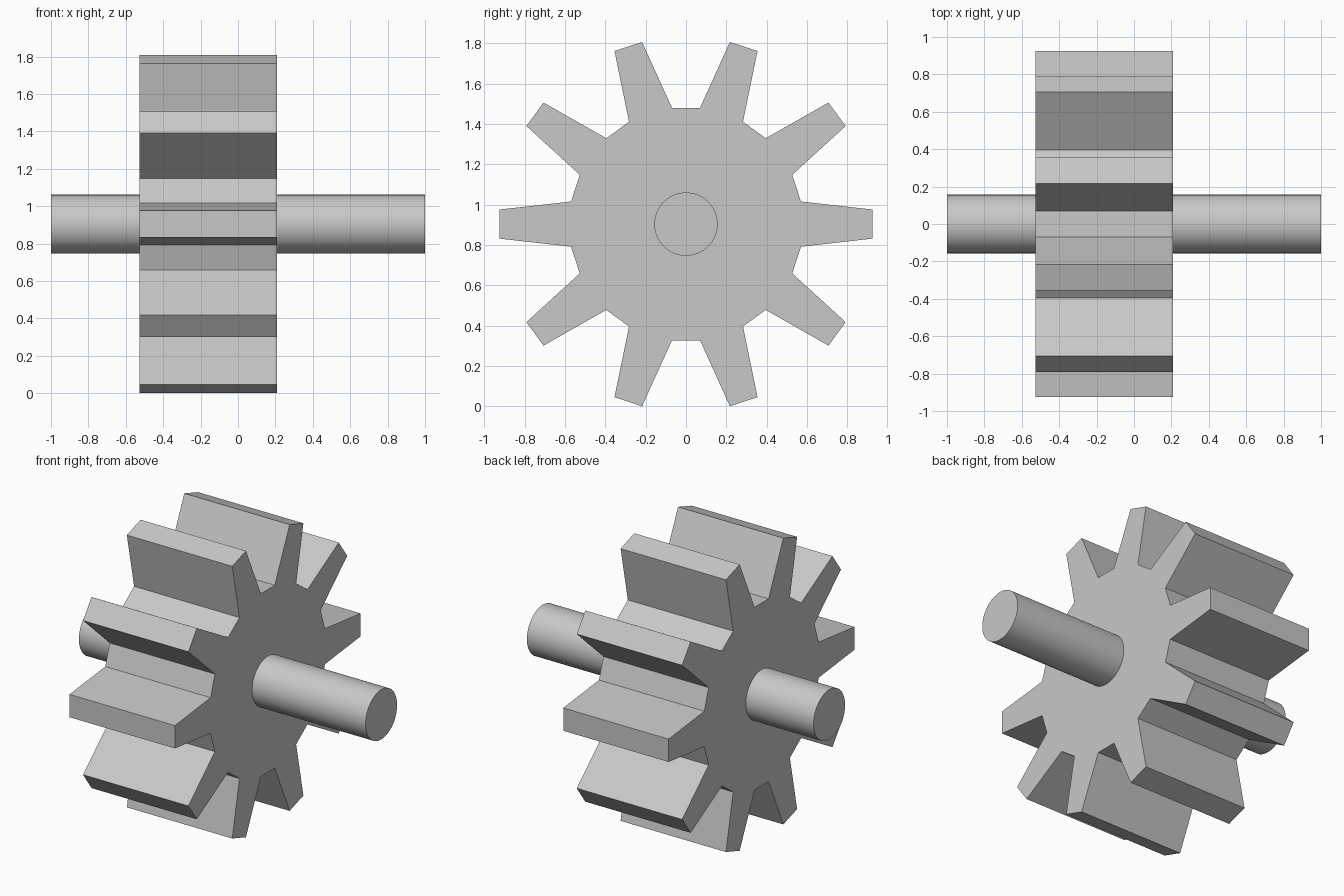
import bpy
import bmesh
from math import cos, sin, pi, radians
from mathutils import Matrix, Vector

AXIS_Z = 0.904
TEETH = 10

cube = bpy.data.objects.get("Cube")
if cube:
    bpy.data.objects.remove(cube, do_unlink=True)

# Plain grey metal
grey = bpy.data.materials.new("light_grey")
grey.use_nodes = True
grey.diffuse_color = (0.58, 0.58, 0.58, 1)
grey.node_tree.nodes["Principled BSDF"].inputs["Base Color"].default_value = grey.diffuse_color


def make_object(name, bm):
    bmesh.ops.recalc_face_normals(bm, faces=bm.faces)
    mesh = bpy.data.meshes.new(name)
    bm.to_mesh(mesh)
    bm.free()
    mesh.materials.append(grey)
    obj = bpy.data.objects.new(name, mesh)
    bpy.context.collection.objects.link(obj)
    return obj


# Gear: one tapered tooth profile repeated around the axis, then extruded
tooth = [(0.57, -0.112), (0.926, -0.072), (0.926, 0.072), (0.57, 0.112)]
x_start, x_end = -0.527, 0.208
bm = bmesh.new()
outline = []
for i in range(TEETH):
    a = 2 * pi * i / TEETH
    for r, t in tooth:
        y = r * cos(a) - t * sin(a)
        z = r * sin(a) + t * cos(a)
        outline.append(bm.verts.new((x_start, y, z + AXIS_Z)))
side = bm.faces.new(outline)
extruded = bmesh.ops.extrude_face_region(bm, geom=[side], use_keep_orig=True)
moved = [g for g in extruded["geom"] if isinstance(g, bmesh.types.BMVert)]
bmesh.ops.translate(bm, verts=moved, vec=Vector((x_end - x_start, 0, 0)))
make_object("gear", bm)

# Shaft: round bar running through the gear
bm = bmesh.new()
bmesh.ops.create_cone(bm, cap_ends=True, segments=64, radius1=0.157, radius2=0.157, depth=2,
                      matrix=Matrix.Translation((0, 0, AXIS_Z)) @ Matrix.Rotation(pi / 2, 4, "Y"))
shaft = make_object("shaft", bm)
bpy.ops.object.select_all(action="DESELECT")
shaft.select_set(True)
bpy.context.view_layer.objects.active = shaft
bpy.ops.object.shade_smooth_by_angle(angle=radians(30))
